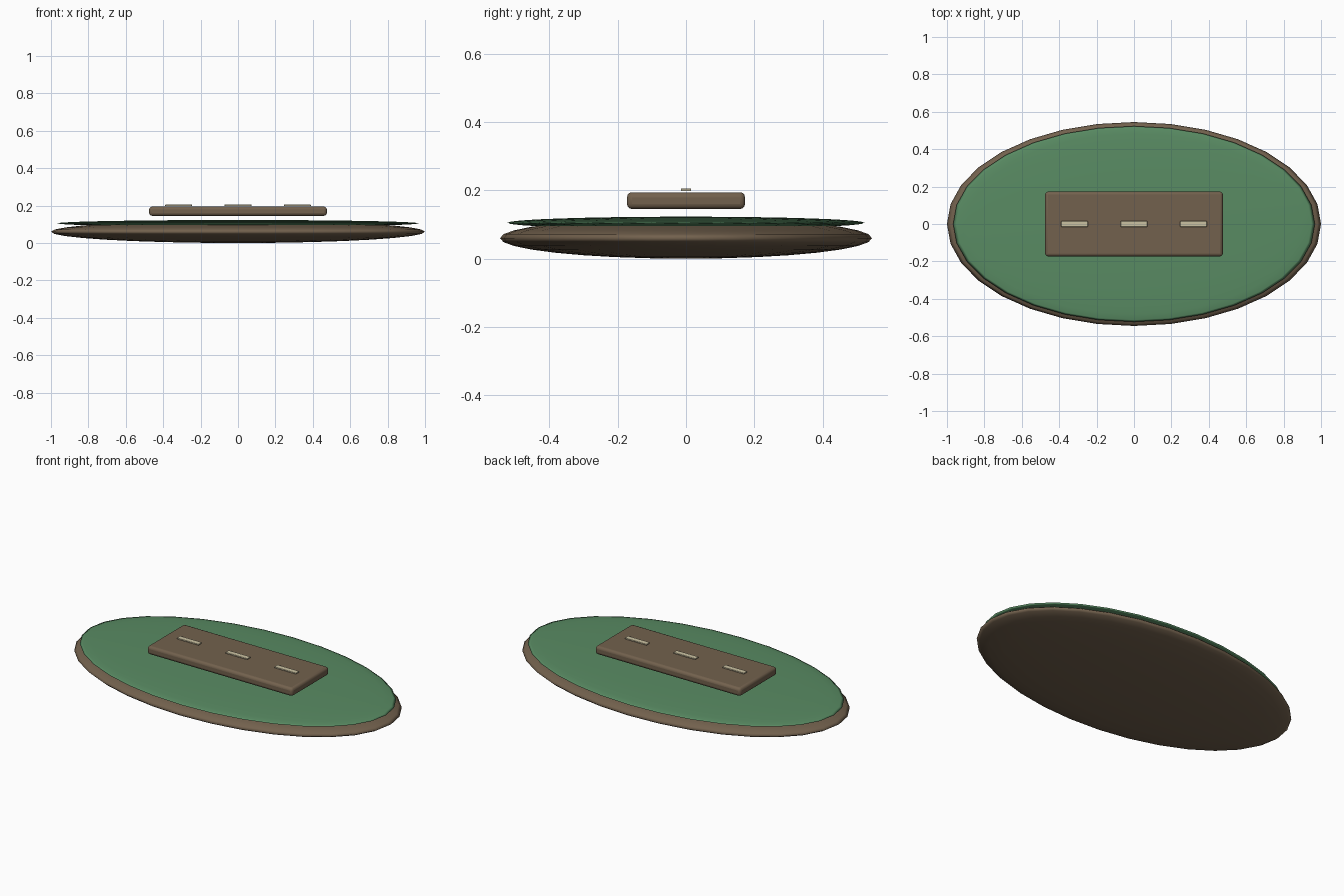
import bpy

if "Cube" in bpy.data.objects:
    bpy.data.objects.remove(bpy.data.objects["Cube"])


def material(name, rgb):
    m = bpy.data.materials.new(name)
    m.diffuse_color = (*rgb, 1.0)
    m.use_nodes = True
    m.node_tree.nodes["Principled BSDF"].inputs["Base Color"].default_value = m.diffuse_color
    return m


BROWN = material("earth brown", (0.17, 0.12, 0.075))
GREEN = material("grass green", (0.10, 0.26, 0.125))
CREAM = material("pale cream", (0.60, 0.54, 0.36))


def finish(obj, name, mat):
    obj.name = name
    obj.data.materials.append(mat)
    bpy.ops.object.transform_apply(location=False, rotation=False, scale=True)
    return obj


def flat_ellipsoid(name, z, radii, mat):
    bpy.ops.mesh.primitive_uv_sphere_add(segments=32, ring_count=16, radius=1, location=(0, 0, z))
    obj = bpy.context.object
    obj.scale = radii
    finish(obj, name, mat)
    bpy.ops.object.shade_smooth()
    return obj


def rounded_box(name, loc, size, bevel, mat):
    bpy.ops.mesh.primitive_cube_add(size=1, location=loc)
    obj = bpy.context.object
    obj.scale = size
    finish(obj, name, mat)
    mod = obj.modifiers.new("rounded edges", 'BEVEL')
    mod.width = bevel
    mod.segments = 3
    bpy.ops.object.shade_smooth_by_angle()
    return obj


# Island: soil body with a thin grass cap lying over it
flat_ellipsoid("soil_base", 0.06, (1.0, 0.545, 0.06), BROWN)
flat_ellipsoid("grass_cap", 0.105, (0.967, 0.523, 0.018), GREEN)

# Raised road slab
rounded_box("road_slab", (0, 0, 0.17), (0.95, 0.346, 0.049), 0.015, BROWN)

# Centre line dashes just above the slab
for i in (-1, 0, 1):
    rounded_box(f"road_dash_{i + 2}", (i * 0.318, 0, 0.2015), (0.142, 0.03, 0.007), 0.001, CREAM)
